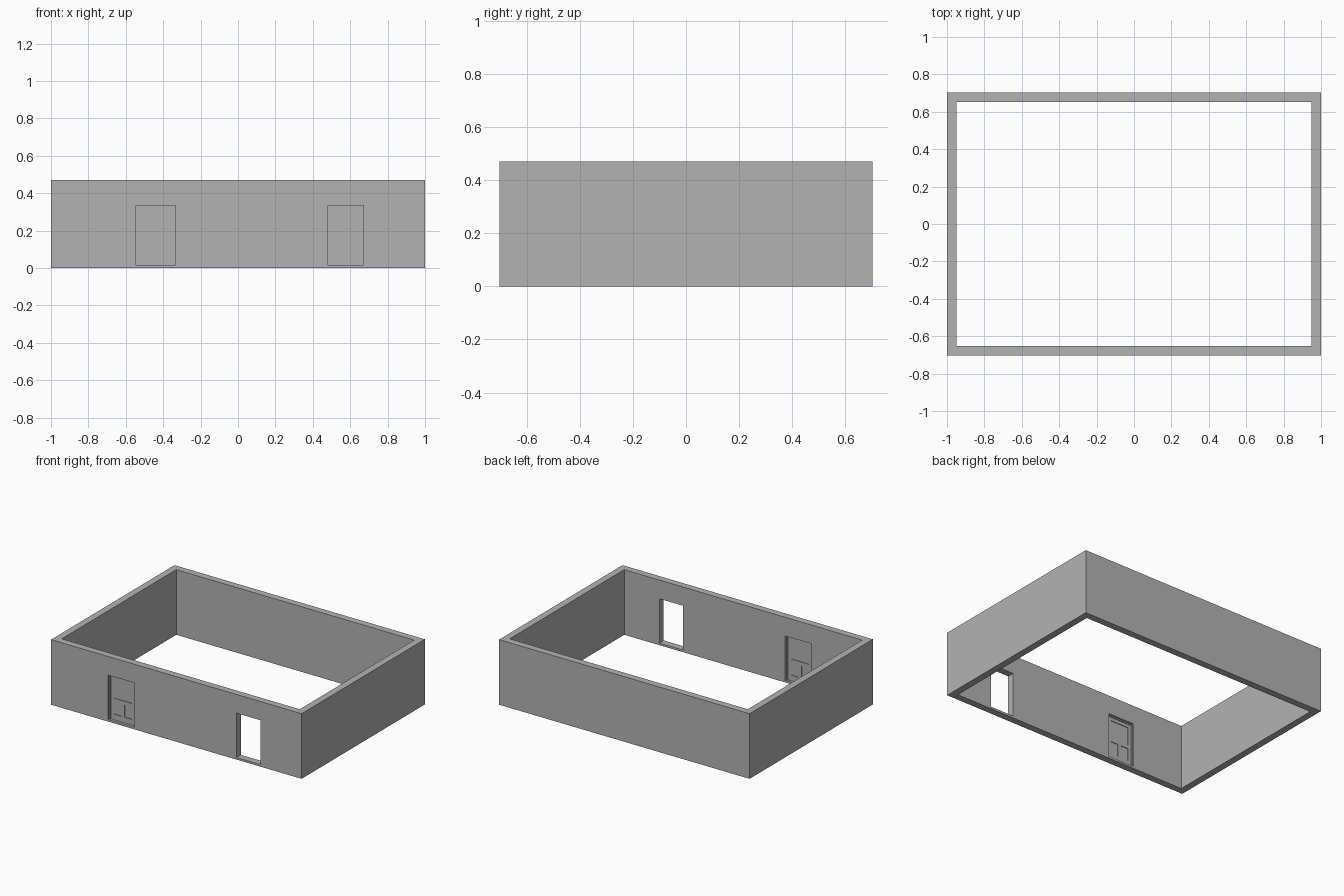
import bpy

old = bpy.data.objects.get("Cube")
if old:
    bpy.data.objects.remove(old, do_unlink=True)

# One plain grey for everything
grey = bpy.data.materials.new("plain grey")
grey.use_nodes = True
colour = (0.45, 0.45, 0.45, 1)
grey.diffuse_color = colour
grey.node_tree.nodes["Principled BSDF"].inputs["Base Color"].default_value = colour


def box(name, x, y, z):
    """Box spanning the given (low, high) ranges."""
    spans = (x, y, z)
    bpy.ops.mesh.primitive_cube_add(size=1, location=[sum(s) / 2 for s in spans])
    ob = bpy.context.object
    ob.name = name
    ob.scale = [s[1] - s[0] for s in spans]
    bpy.ops.object.transform_apply(location=True, rotation=False, scale=True)
    ob.data.materials.append(grey)
    return ob


def cut(target, cutter):
    """Subtract the cutter from the target and discard it."""
    cutter.hide_render = True
    mod = target.modifiers.new("opening", "BOOLEAN")
    mod.operation = "DIFFERENCE"
    mod.solver = "EXACT"
    mod.object = cutter
    bpy.context.view_layer.objects.active = target
    bpy.ops.object.modifier_apply(modifier=mod.name)
    bpy.data.objects.remove(cutter, do_unlink=True)


W, D, H, T = 1.0, 0.703, 0.47, 0.05
SILL, HEAD = 0.015, 0.335
LEFT, RIGHT = -0.545, -0.335

# Ring of walls with two openings in the front
walls = box("walls", (-W, W), (-D, D), (0, H))
cut(walls, box("room_cutter", (T - W, W - T), (T - D, D - T), (-T, H + T)))
for x in ((LEFT, RIGHT), (0.48, 0.67)):
    cut(walls, box("opening_cutter", x, (-D - T, 2 * T - D), (SILL, HEAD)))

# Door jambs and head set into the closed opening
jamb = 0.008
frame_y = (-0.69, -0.665)
for side, x in (("left", RIGHT - jamb), ("right", LEFT)):
    box(side + "_door_jamb", (x, x + jamb), frame_y, (SILL, HEAD))
box("door_head", (LEFT + jamb, RIGHT - jamb), frame_y, (HEAD - jamb, HEAD))

# Door leaf with one tall upper panel and two lower panels recessed on both faces
x0, x1, top = LEFT + jamb, RIGHT - jamb, HEAD - jamb
mid, stile = (x0 + x1) / 2, 0.024
leaf = box("door_leaf", (x0, x1), (-0.684, -0.671), (SILL, top))
panels = (
    ((x0 + stile, x1 - stile), (0.17, top - stile)),
    ((x0 + stile, mid - stile / 2), (0.055, 0.145)),
    ((mid + stile / 2, x1 - stile), (0.055, 0.145)),
)
for x, z in panels:
    for y in ((-0.70, -0.6795), (-0.6755, -0.65)):
        cut(leaf, box("panel_cutter", x, y, z))
